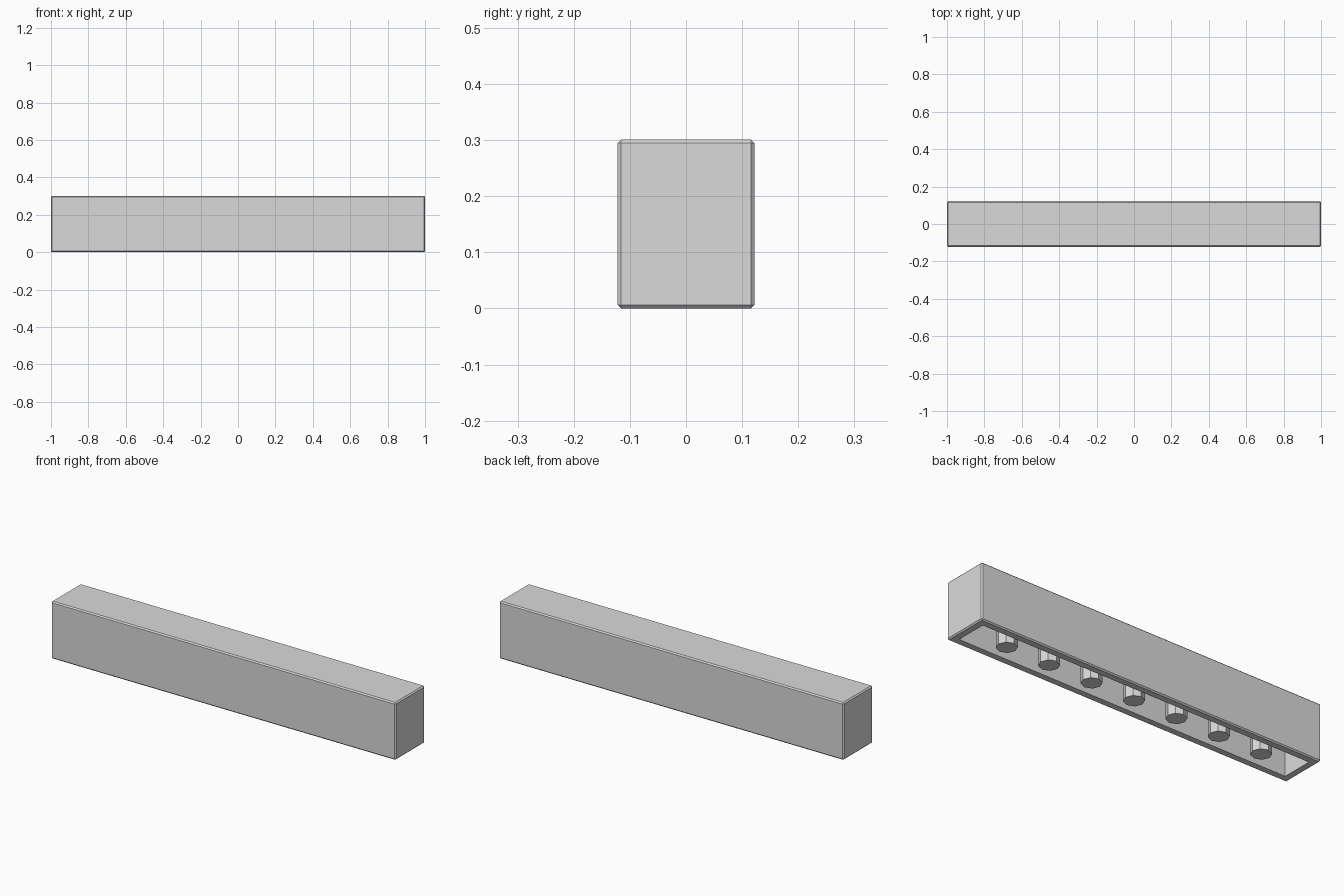
import bpy
import bmesh
from mathutils import Matrix, Vector

cube = bpy.data.objects.get("Cube")
if cube:
    bpy.data.objects.remove(cube, do_unlink=True)

LENGTH, WIDTH, HEIGHT = 2.0, 0.244, 0.301
WALL, CHAMFER = 0.039, 0.0063
PIN_RADIUS, PIN_SPACING, PIN_COUNT = 0.05, 0.25, 7

grey = bpy.data.materials.new("light grey plastic")
grey.use_nodes = True
grey.diffuse_color = (0.7, 0.7, 0.7, 1)
grey.node_tree.nodes["Principled BSDF"].inputs["Base Color"].default_value = grey.diffuse_color


def add_object(name, bm):
    bmesh.ops.recalc_face_normals(bm, faces=bm.faces[:])
    mesh = bpy.data.meshes.new(name)
    bm.to_mesh(mesh)
    bm.free()
    mesh.materials.append(grey)
    obj = bpy.data.objects.new(name, mesh)
    bpy.context.collection.objects.link(obj)
    return obj


# Chamfered block, hollowed from below
bm = bmesh.new()
bmesh.ops.create_cube(bm, size=1, matrix=Matrix.Translation((0, 0, HEIGHT / 2))
                      @ Matrix.Diagonal((LENGTH, WIDTH, HEIGHT, 1)))
bmesh.ops.bevel(bm, geom=bm.edges[:], offset=CHAMFER, offset_type='OFFSET',
                segments=1, profile=0.5, affect='EDGES')
bm.normal_update()
bottom = min(bm.faces, key=lambda f: f.calc_center_median().z)
bmesh.ops.inset_region(bm, faces=[bottom], thickness=WALL - CHAMFER, use_even_offset=True)
cavity = bmesh.ops.extrude_discrete_faces(bm, faces=[bottom])["faces"][0]
bmesh.ops.translate(bm, verts=cavity.verts[:], vec=Vector((0, 0, HEIGHT - WALL)))
add_object("brick_shell", bm)

# Row of octagonal support pins reaching from the cavity ceiling to the base
for i in range(PIN_COUNT):
    bm = bmesh.new()
    depth = HEIGHT - WALL
    x = (i - (PIN_COUNT - 1) / 2) * PIN_SPACING
    bmesh.ops.create_cone(bm, cap_ends=True, segments=8, radius1=PIN_RADIUS,
                          radius2=PIN_RADIUS, depth=depth,
                          matrix=Matrix.Translation((x, 0, depth / 2)))
    add_object(f"support_pin_{i + 1}", bm)
